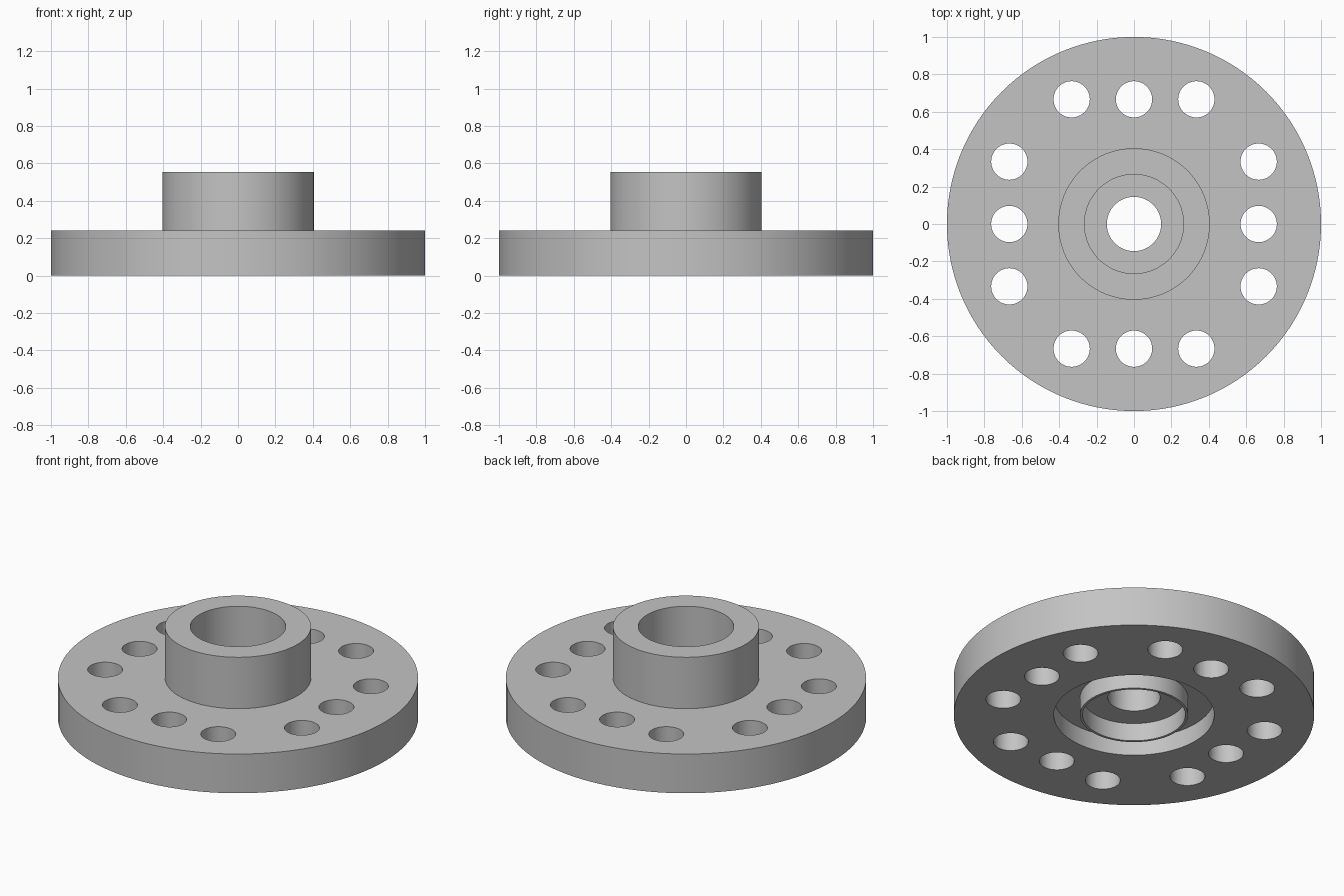
import bpy, bmesh, math
from mathutils import Matrix

cube = bpy.data.objects.get("Cube")
if cube:
    bpy.data.objects.remove(cube, do_unlink=True)

grey = bpy.data.materials.new("light_grey")
grey.use_nodes = True
colour = (0.55, 0.55, 0.55, 1)
grey.diffuse_color = colour
grey.node_tree.nodes["Principled BSDF"].inputs["Base Color"].default_value = colour


def add_object(name, bm):
    bmesh.ops.recalc_face_normals(bm, faces=bm.faces)
    mesh = bpy.data.meshes.new(name)
    bm.to_mesh(mesh)
    bm.free()
    mesh.materials.append(grey)
    obj = bpy.data.objects.new(name, mesh)
    bpy.context.collection.objects.link(obj)
    return obj


def lathe(name, profile, steps=128):
    """Revolve a closed (radius, height) profile about the z axis."""
    bm = bmesh.new()
    verts = [bm.verts.new((r, 0, z)) for r, z in profile]
    edges = [bm.edges.new((v, verts[i - 1])) for i, v in enumerate(verts)]
    bmesh.ops.spin(bm, geom=verts + edges, cent=(0, 0, 0), axis=(0, 0, 1),
                   angle=math.tau, steps=steps, use_merge=True)
    bmesh.ops.remove_doubles(bm, verts=bm.verts, dist=1e-5)
    return add_object(name, bm)


# Flange, hub, stepped bore and underside recess with its thin ring
FLANGE_TOP, HUB_TOP = 0.24, 0.555
RECESS, BORE_FLOOR = 0.11, 0.26
flange = lathe("flanged_hub", [
    (1.0, 0), (1.0, FLANGE_TOP),
    (0.405, FLANGE_TOP), (0.405, HUB_TOP),
    (0.265, HUB_TOP), (0.265, BORE_FLOOR),
    (0.145, BORE_FLOOR), (0.145, RECESS),
    (0.285, RECESS), (0.285, 0),
    (0.30, 0), (0.30, RECESS),
    (0.445, RECESS), (0.445, 0),
])

# Bolt holes: three along each side of a square
bm = bmesh.new()
for turn in range(4):
    spin = Matrix.Rotation(turn * math.pi / 2, 4, 'Z')
    for x in (-1 / 3, 0, 1 / 3):
        bmesh.ops.create_cone(
            bm, cap_ends=True, segments=48, radius1=0.097, radius2=0.097, depth=1,
            matrix=spin @ Matrix.Translation((x, 2 / 3, 0)))
cutter = add_object("bolt_hole_cutter", bm)
cutter.hide_render = True
cutter.hide_set(True)
cutter.display_type = 'WIRE'

cut = flange.modifiers.new("bolt_holes", 'BOOLEAN')
cut.operation = 'DIFFERENCE'
cut.solver = 'EXACT'
cut.object = cutter

# Apply the cut, then smooth the round walls and keep the rims sharp
bpy.ops.object.select_all(action='DESELECT')
flange.select_set(True)
bpy.context.view_layer.objects.active = flange
bpy.ops.object.modifier_apply(modifier=cut.name)
bpy.data.objects.remove(cutter, do_unlink=True)
bpy.ops.object.shade_smooth_by_angle(angle=math.radians(30))
